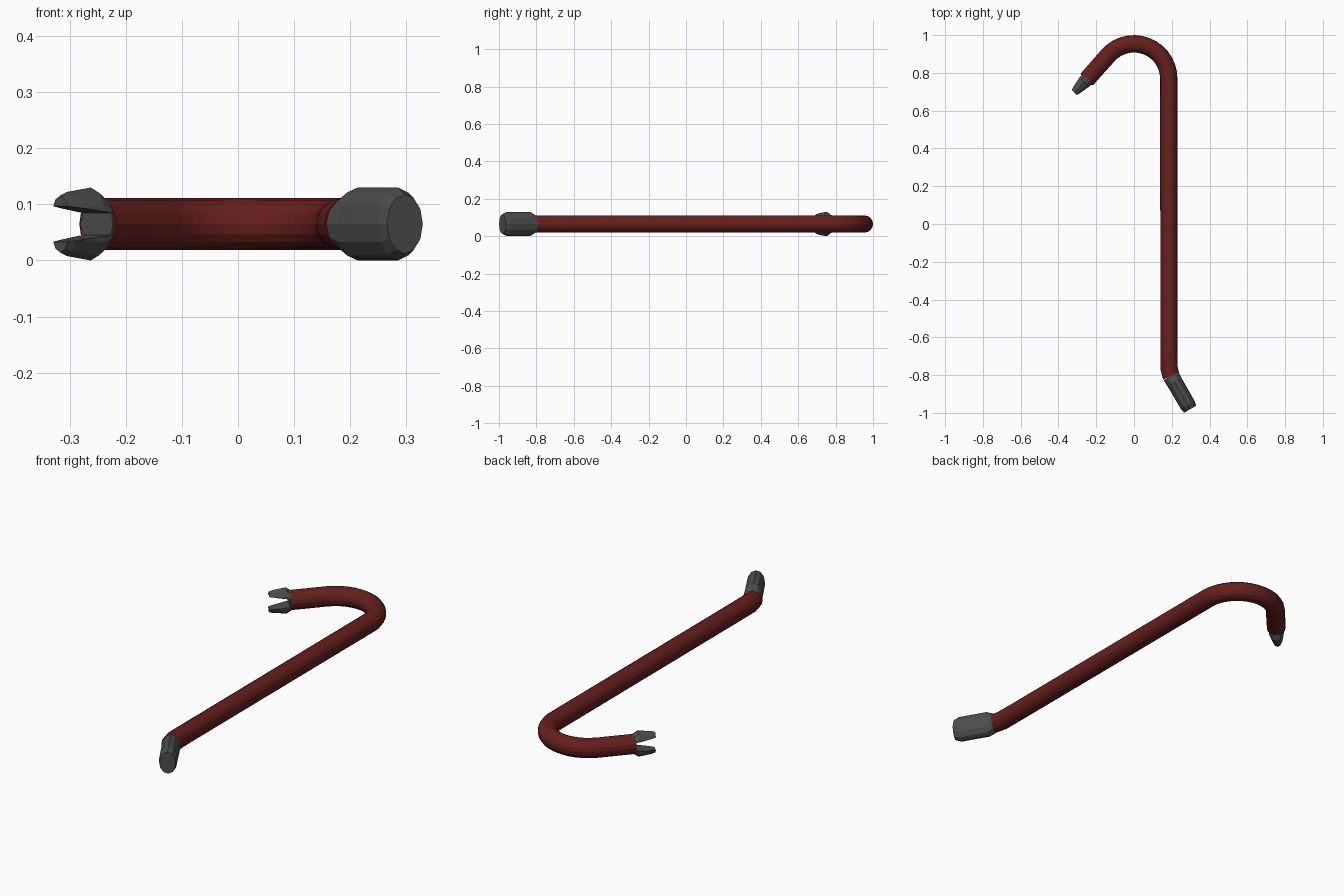
import bpy, bmesh, math
from mathutils import Vector

if "Cube" in bpy.data.objects:
    bpy.data.objects.remove(bpy.data.objects["Cube"])

ZC = 0.065  # height of the bar's centre line


def material(name, rgb):
    m = bpy.data.materials.new(name)
    m.diffuse_color = (*rgb, 1)
    m.use_nodes = True
    m.node_tree.nodes["Principled BSDF"].inputs["Base Color"].default_value = m.diffuse_color
    return m


def new_object(name, bm, mat=None):
    bmesh.ops.recalc_face_normals(bm, faces=bm.faces[:])
    me = bpy.data.meshes.new(name)
    bm.to_mesh(me)
    bm.free()
    ob = bpy.data.objects.new(name, me)
    bpy.context.collection.objects.link(ob)
    if mat:
        me.materials.append(mat)
    return ob


def loft(name, rings, sides, mat):
    """Skin elliptical rings: (x, y, heading in degrees, in-plane radius, z radius)."""
    bm = bmesh.new()
    loops = []
    for x, y, deg, w, h in rings:
        a = math.radians(deg)
        side = Vector((-math.sin(a), math.cos(a), 0))
        loops.append([bm.verts.new(Vector((x, y, ZC)) + side * w * math.cos(t)
                                   + Vector((0, 0, h * math.sin(t))))
                      for t in (2 * math.pi * i / sides for i in range(sides))])
    for a, b in zip(loops, loops[1:]):
        for i in range(sides):
            j = (i + 1) % sides
            bm.faces.new((a[i], a[j], b[j], b[i]))
    bm.faces.new(loops[0])
    bm.faces.new(loops[-1])
    return new_object(name, bm, mat)


def along(start, deg, steps):
    """Rings placed along a straight axis: steps are (distance, w, h)."""
    c, s = math.cos(math.radians(deg)), math.sin(math.radians(deg))
    return [(start[0] + c * d, start[1] + s * d, deg, w, h) for d, w, h in steps]


red = material("red_paint", (0.13, 0.014, 0.012))
steel = material("dark_steel", (0.075, 0.075, 0.075))

# Painted bar: bent foot end, long shaft, hook arc, short straight to the claw
R, CY, R0, BEND = 0.184, 0.77, 0.046, 138
FOOT, CLAW = (0.196, -0.805), (-0.25, 0.765)
path = [(*FOOT, 115, 0.046, R0), (0.186, -0.765, 97, R0, R0), (0.185, -0.67, 90, 0.045, R0)]
for i in range(15):
    t = BEND * i / 14
    a = math.radians(t)
    path.append((R * math.cos(a), CY + R * math.sin(a), t + 90, R0, R0))
path.append((*CLAW, 227, 0.045, R0))
bar = loft("bar", path, 16, red)

# Steel foot: flares out vertically, then chamfers to a flat striking end
loft("foot", along(FOOT, -60, [(0, 0.045, 0.047), (0.035, 0.043, 0.065),
                               (0.178, 0.042, 0.065), (0.203, 0.037, 0.053)]), 12, steel)

# Steel claw: tapers to a blade and is split into two prongs
CA = 226
claw = loft("claw", along(CLAW, CA, [(-0.008, 0.041, 0.046), (0.018, 0.039, 0.065),
                                     (0.08, 0.028, 0.057), (0.096, 0.024, 0.051)]), 12, steel)

# Wedge cutter for the split
c, s = math.cos(math.radians(CA)), math.sin(math.radians(CA))
bm = bmesh.new()
quads = []
for w in (-0.1, 0.1):
    quads.append([bm.verts.new((CLAW[0] + c * d - s * w, CLAW[1] + s * d + c * w, ZC + h))
                  for d, h in ((0.003, -0.02), (0.13, -0.036), (0.13, 0.036), (0.003, 0.02))])
for q in quads:
    bm.faces.new(q)
for i in range(4):
    j = (i + 1) % 4
    bm.faces.new((quads[0][i], quads[0][j], quads[1][j], quads[1][i]))
cutter = new_object("claw_split_cutter", bm)
cutter.hide_render = True
cutter.display_type = 'WIRE'
mod = claw.modifiers.new("split", 'BOOLEAN')
mod.operation = 'DIFFERENCE'
mod.solver = 'EXACT'
mod.object = cutter
bpy.context.view_layer.objects.active = claw
bpy.ops.object.modifier_apply(modifier=mod.name)
bpy.data.objects.remove(cutter)

# Smooth the painted bar only; the steel ends stay faceted
bpy.ops.object.select_all(action='DESELECT')
bar.select_set(True)
bpy.context.view_layer.objects.active = bar
bpy.ops.object.shade_smooth_by_angle(angle=math.radians(20))
